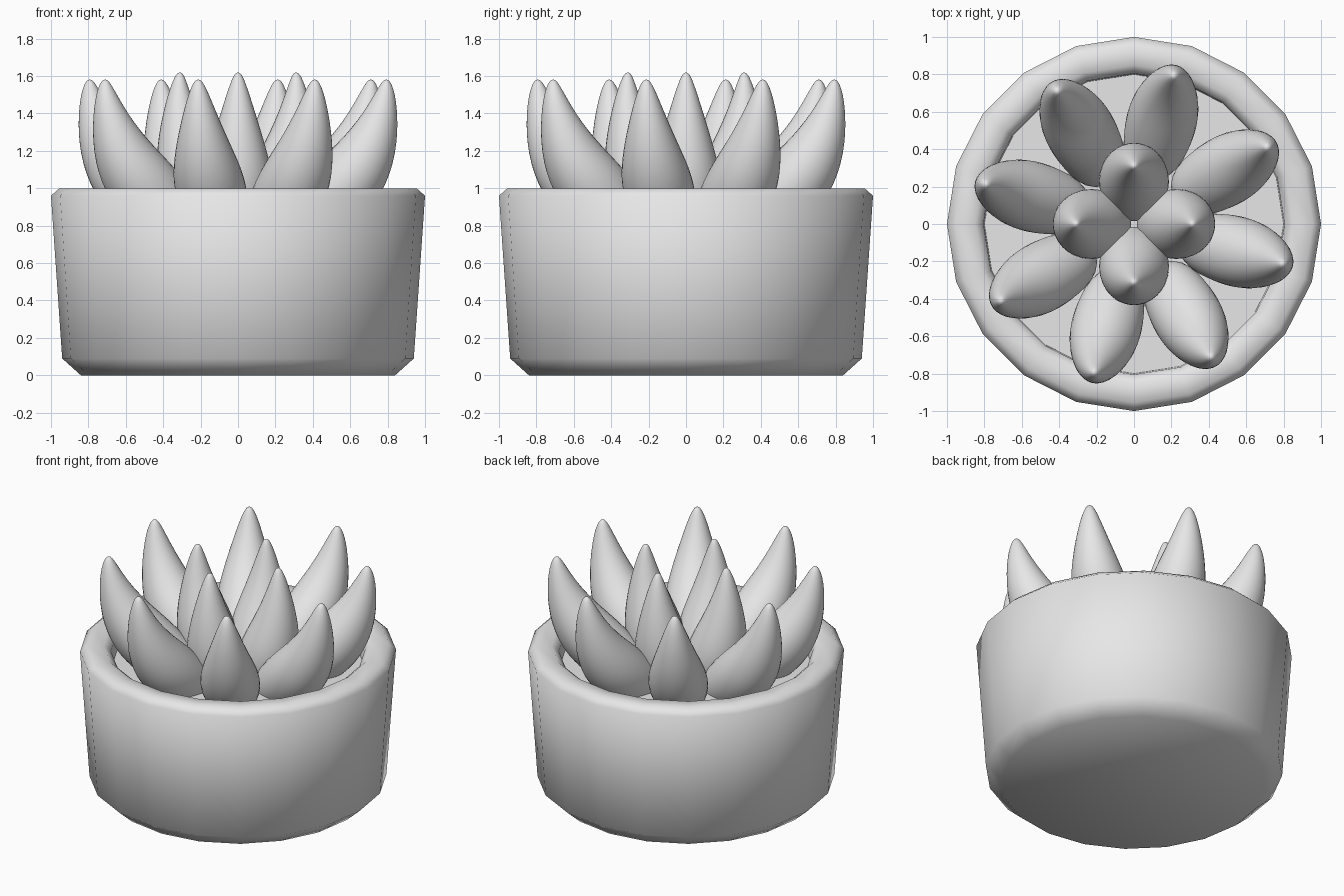
import bpy, bmesh, math
from mathutils import Matrix, Vector

cube = bpy.data.objects.get("Cube")
if cube:
    bpy.data.objects.remove(cube, do_unlink=True)

grey = bpy.data.materials.new("plain grey")
grey.use_nodes = True
grey.diffuse_color = (0.8, 0.8, 0.8, 1)
grey.node_tree.nodes["Principled BSDF"].inputs["Base Color"].default_value = (0.8, 0.8, 0.8, 1)


def loft(name, rings, smooth=True, cap_end=True):
    """Skin a list of equal-length point rings and close the ends."""
    bm = bmesh.new()
    loops = [[bm.verts.new(p) for p in ring] for ring in rings]
    n = len(loops[0])
    for a, b in zip(loops, loops[1:]):
        for i in range(n):
            j = (i + 1) % n
            bm.faces.new((a[i], a[j], b[j], b[i]))
    bm.faces.new(loops[0][::-1])
    if cap_end:
        bm.faces.new(loops[-1])
    for f in bm.faces:
        f.smooth = smooth
    mesh = bpy.data.meshes.new(name)
    bm.to_mesh(mesh)
    bm.free()
    mesh.materials.append(grey)
    obj = bpy.data.objects.new(name, mesh)
    bpy.context.collection.objects.link(obj)
    return obj


def circle(r, z, n=20):
    return [Vector((r * math.cos(math.tau * i / n), r * math.sin(math.tau * i / n), z))
            for i in range(n)]


def leaf(name, spine, angle):
    """Round curved leaf swept along a spine of (reach, height, thickness)."""
    pts = [Vector((r, 0, z)) for r, z, _ in spine]
    turn = Matrix.Rotation(math.radians(angle), 3, "Z")
    rings = []
    for k, p in enumerate(pts):
        along = (pts[min(k + 1, len(pts) - 1)] - pts[max(k - 1, 0)]).normalized()
        side = Vector((0, 1, 0))
        up = along.cross(side)
        size = spine[k][2] / 0.91  # allow for subdivision shrinkage
        rings.append([turn @ (p + size * (math.cos(t) * side - math.sin(t) * up))
                      for t in (math.tau * i / 8 for i in range(8))])
    # ring winding runs against the spine, so reverse it for outward faces
    obj = loft(name, [ring[::-1] for ring in rings])
    bm = bmesh.new()
    bm.from_mesh(obj.data)
    bmesh.ops.recalc_face_normals(bm, faces=bm.faces)
    bm.to_mesh(obj.data)
    bm.free()
    sub = obj.modifiers.new("Smooth", "SUBSURF")
    sub.levels = sub.render_levels = 2


# Pot with chamfered foot and rounded rim
pot_profile = [(0.84, 0), (0.94, 0.09), (1.0, 0.96), (0.955, 1.0),
               (0.85, 1.0), (0.805, 0.96), (0.80, 0.84)]
loft("pot", [circle(r, z) for r, z in pot_profile], cap_end=False)

# Soil disc
loft("soil", [circle(0.80, 0.80), circle(0.80, 0.85)], smooth=False)

# Outer ring of leaning leaves
outer = [(0.28, 0.78, 0.13), (0.46, 0.90, 0.185), (0.62, 1.04, 0.195), (0.725, 1.2, 0.155),
         (0.79, 1.37, 0.10), (0.82, 1.52, 0.05), (0.822, 1.585, 0.015)]
for i in range(8):
    leaf(f"outer_leaf_{i + 1}", outer, 30 + 45 * i)

# Inner upright leaves
inner = [(0.12, 0.78, 0.15), (0.20, 0.92, 0.19), (0.255, 1.06, 0.19), (0.29, 1.22, 0.15),
         (0.31, 1.38, 0.10), (0.315, 1.54, 0.05), (0.31, 1.625, 0.015)]
for i in range(4):
    leaf(f"inner_leaf_{i + 1}", inner, 90 * i)
